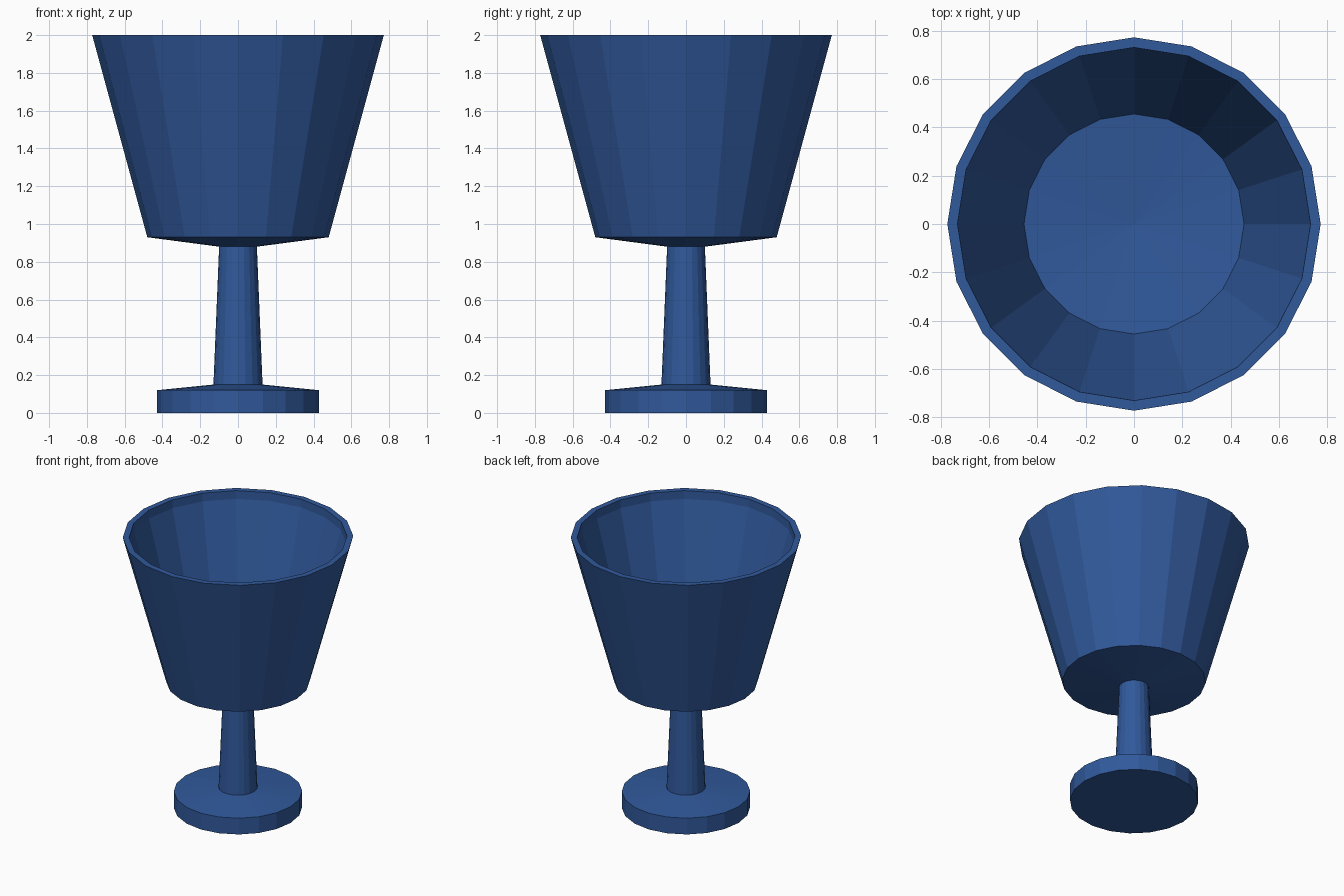
import bpy, bmesh, math
from mathutils import Matrix

if "Cube" in bpy.data.objects:
    bpy.data.objects.remove(bpy.data.objects["Cube"])

SIDES = 20


def lathe(name, profile, material):
    """Spin an (r, z) profile around z into a flat-faceted solid."""
    bm = bmesh.new()
    verts = [bm.verts.new((r, 0, z)) for r, z in profile]
    edges = [bm.edges.new(pair) for pair in zip(verts, verts[1:])]
    bmesh.ops.spin(bm, geom=verts + edges, cent=(0, 0, 0), axis=(0, 0, 1),
                   angle=math.tau, steps=SIDES, use_merge=False)
    bmesh.ops.remove_doubles(bm, verts=bm.verts, dist=0.0005)
    bmesh.ops.recalc_face_normals(bm, faces=bm.faces)
    mesh = bpy.data.meshes.new(name)
    bm.to_mesh(mesh)
    bm.free()
    mesh.materials.append(material)
    obj = bpy.data.objects.new(name, mesh)
    bpy.context.collection.objects.link(obj)
    return obj


blue = bpy.data.materials.new("blue")
blue.diffuse_color = (0.03, 0.1, 0.33, 1)
blue.use_nodes = True
blue.node_tree.nodes["Principled BSDF"].inputs["Base Color"].default_value = blue.diffuse_color

# One continuous profile: foot, stem, outer bowl, rim lip, inner bowl
goblet = lathe("goblet", [
    (0, 0), (0.43, 0), (0.43, 0.12),
    (0.13, 0.15), (0.10, 0.88),
    (0.48, 0.93), (0.772, 2.0),
    (0.73, 2.0), (0.728, 1.94),
    (0.455, 0.95), (0, 0.91),
], blue)
